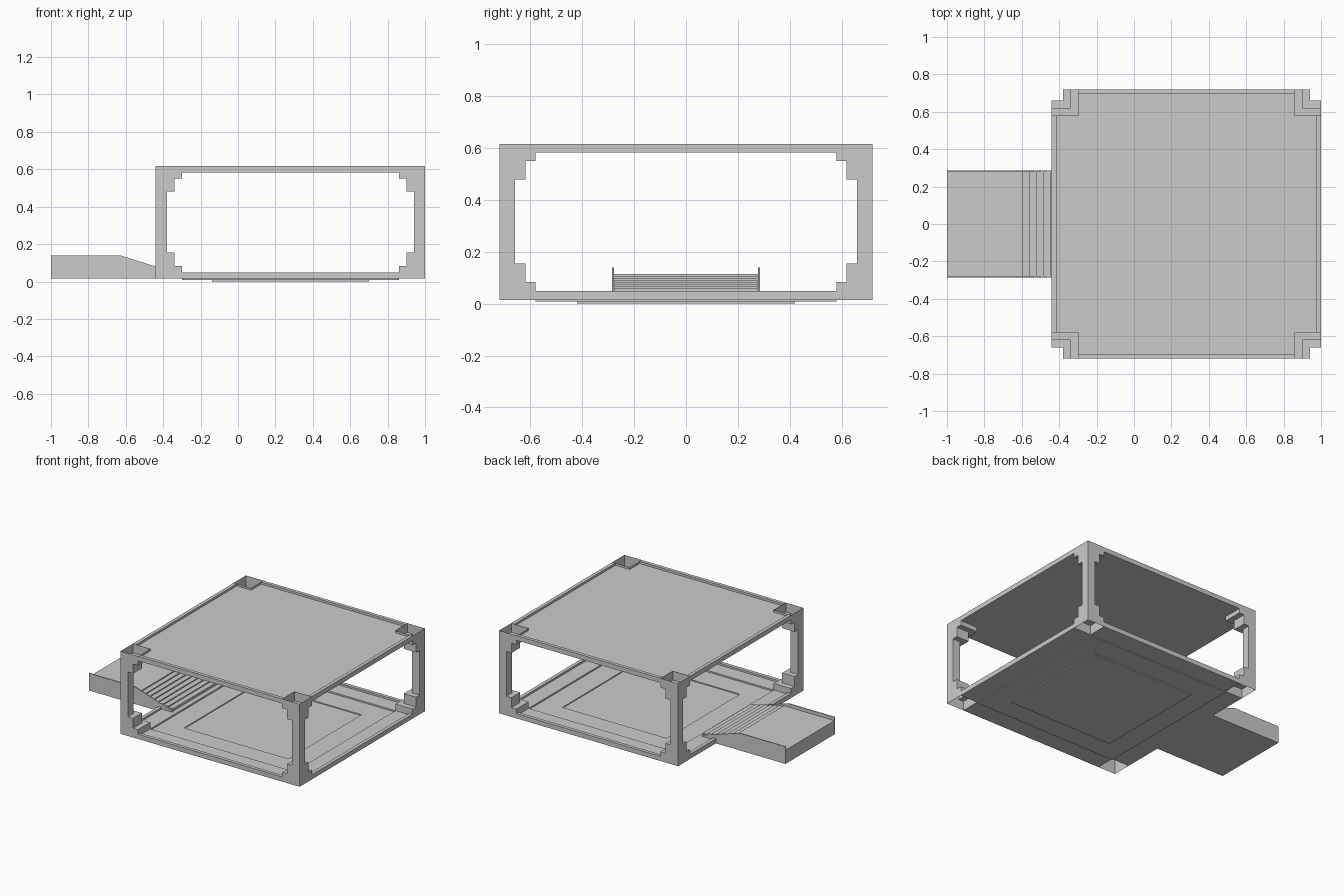
import bpy, bmesh

cube = bpy.data.objects.get("Cube")
if cube:
    bpy.data.objects.remove(cube, do_unlink=True)

GREY = bpy.data.materials.new("light grey")
GREY.use_nodes = True
COLOUR = (0.6, 0.6, 0.6, 1)
GREY.diffuse_color = COLOUR
GREY.node_tree.nodes["Principled BSDF"].inputs["Base Color"].default_value = COLOUR

CX, HALF = 0.28, 0.72                 # frame centre and half width
BASE, TOP = 0.015, 0.617              # bottom and top of the frame
BAND, RIM, CORNER, WELL = 0.034, 0.025, 0.14, 0.3


def finish(name, bm):
    mesh = bpy.data.meshes.new(name)
    bm.to_mesh(mesh)
    bm.free()
    mesh.materials.append(GREY)
    obj = bpy.data.objects.new(name, mesh)
    bpy.context.collection.objects.link(obj)
    return obj


def quad(bm, *points):
    bm.faces.new([bm.verts.new(p) for p in points])


def box(bm, x0, x1, y0, y1, z0, z1):
    verts = bmesh.ops.create_cube(bm, size=1)["verts"]
    for v in verts:
        v.co.x = x1 if v.co.x > 0 else x0
        v.co.y = y1 if v.co.y > 0 else y0
        v.co.z = z1 if v.co.z > 0 else z0


def ring(name, outer, inner, end_x, end_y, z0, z1):
    """Four bars between two insets; the ends set how far each pair runs."""
    bm = bmesh.new()
    a, b = HALF - outer, HALF - inner
    ex, ey = HALF - end_x, HALF - end_y
    for s in (-1, 1):
        y0, y1 = sorted((s * a, s * b))
        box(bm, CX - ex, CX + ex, y0, y1, z0, z1)
        box(bm, CX + y0, CX + y1, -ey, ey, z0, z1)
    return finish(name, bm)


def prism(name, outline, axis_points, depth):
    """Extrude an outline, with axis_points placing each 2D point in space."""
    bm = bmesh.new()
    face = bm.faces.new([bm.verts.new(axis_points(*p)) for p in outline])
    moved = bmesh.ops.extrude_face_region(bm, geom=[face])["geom"]
    bmesh.ops.translate(bm, vec=depth,
                        verts=[g for g in moved if isinstance(g, bmesh.types.BMVert)])
    bmesh.ops.recalc_face_normals(bm, faces=bm.faces)
    return finish(name, bm)


# Hollow stepped corner posts
LEVELS = [(CORNER, BASE, 0.083), (0.1, 0.083, 0.155), (0.06, 0.155, 0.48),
          (0.1, 0.48, 0.55), (CORNER, 0.55, TOP)]


def corner_post(name, sx, sy):
    bm = bmesh.new()

    def at(u, v, z):
        return (CX + sx * (HALF - u), sy * (HALF - v), z)

    for s, z0, z1 in LEVELS:
        loop = [(0, 0), (s, 0), (s, s), (0, s)]
        for p, q in zip(loop, loop[1:] + loop[:1]):
            quad(bm, at(*p, z0), at(*q, z0), at(*q, z1), at(*p, z1))
    # flat L-shaped treads joining neighbouring levels
    for (s0, _, z), (s1, _, _) in zip(LEVELS, LEVELS[1:]):
        a, b = sorted((s0, s1))
        quad(bm, at(a, 0, z), at(b, 0, z), at(b, b, z), at(a, b, z))
        quad(bm, at(0, a, z), at(a, a, z), at(a, b, z), at(0, b, z))
    bmesh.ops.remove_doubles(bm, verts=bm.verts, dist=0.0001)
    bmesh.ops.recalc_face_normals(bm, faces=bm.faces)
    finish(name, bm)


for sx, side in ((-1, "right"), (1, "left")):
    for sy, end in ((-1, "front"), (1, "back")):
        corner_post(f"{end}_{side}_post", sx, sy)

# Roof: raised rim and a slightly sunken cross-shaped panel
ring("roof_rim", 0, RIM, CORNER, CORNER, TOP - BAND, TOP)
a, c = HALF - RIM, HALF - CORNER
cross = [(a, -c), (a, c), (c, c), (c, a), (-c, a), (-c, c),
         (-a, c), (-a, -c), (-c, -c), (-c, -a), (c, -a), (c, -c)]
prism("roof_panel", cross, lambda x, y: (CX + x, y, TOP - BAND), (0, 0, 0.018))

# Floor: rim, ledge and two shallow sunken levels
ring("floor_rim", 0, RIM, CORNER, CORNER, BASE, BASE + BAND)
ring("floor_ledge", RIM, CORNER, CORNER, CORNER, BASE, 0.035)
ring("floor_border", CORNER, WELL, CORNER, WELL, 0.008, 0.024)
bm = bmesh.new()
w = HALF - WELL
box(bm, CX - w, CX + w, -w, w, 0, 0.017)
finish("floor_well", bm)

# Entrance platform with steps going down into the frame
WIDE, WALL, DECK, STEPS = 0.285, 0.007, 0.115, 8
START, END = -0.63, -0.33
run, drop = (END - START) / STEPS, (DECK - 0.05) / STEPS
stairs = [(-1, BASE), (-1, DECK), (START, DECK)]
for i in range(1, STEPS):
    x = START + i * run
    stairs += [(x, DECK - (i - 1) * drop), (x, DECK - i * drop)]
stairs += [(END, DECK - (STEPS - 1) * drop), (END, 0.04), (-0.44, 0.04), (-0.44, BASE)]
stairs.pop(2)
prism("entrance_steps", stairs, lambda x, z: (x, -WIDE + WALL, z),
      (0, 2 * (WIDE - WALL), 0))

# Sloping side walls of the entrance
side_wall = [(-1, BASE), (-1, 0.14), (START, 0.14), (END, 0.046),
             (END, 0.036), (-0.44, 0.036), (-0.44, BASE)]
for y, side in ((-WIDE, "front"), (WIDE - WALL, "back")):
    prism(f"{side}_entrance_wall", side_wall, lambda x, z, y=y: (x, y, z), (0, WALL, 0))
